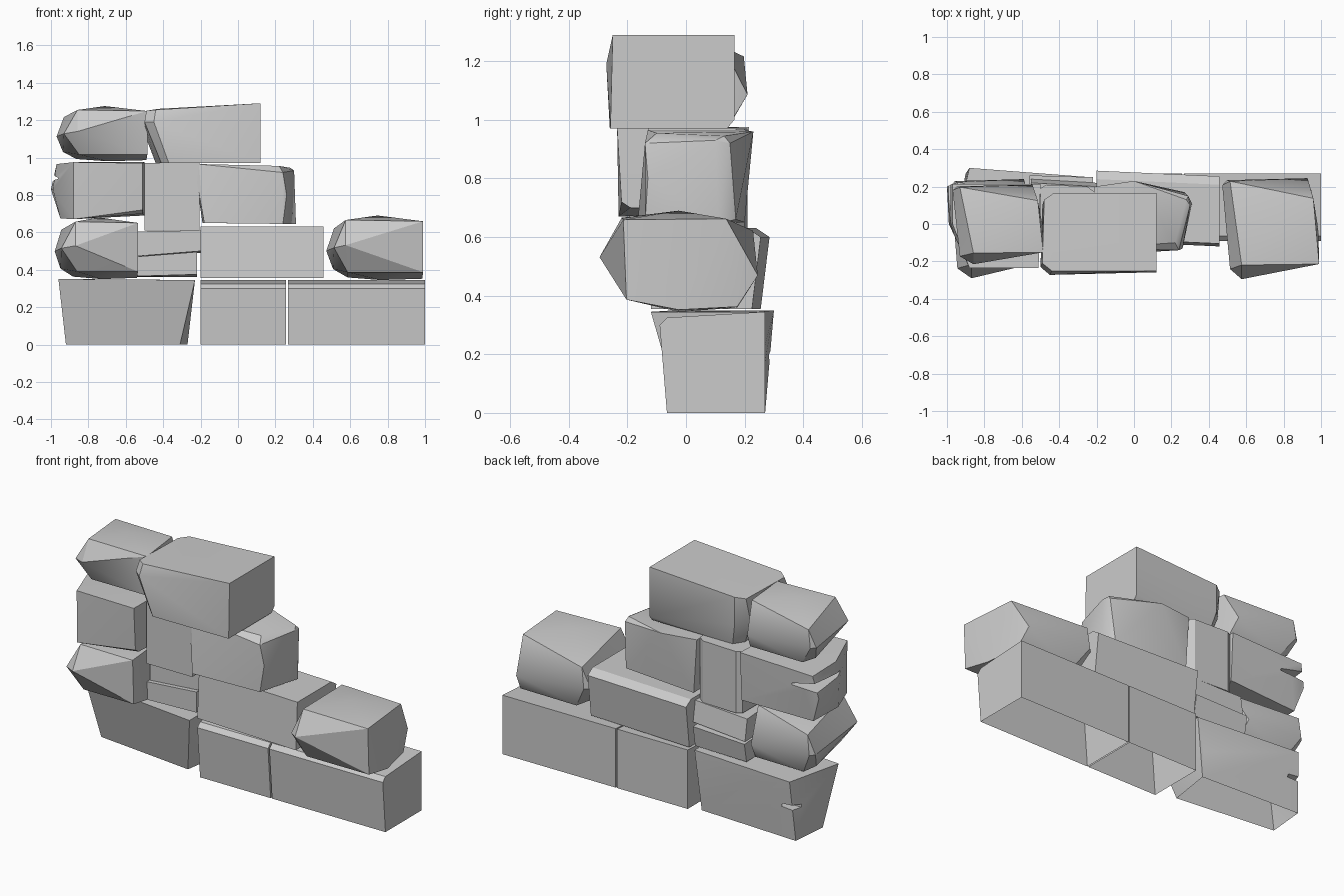
import bpy, bmesh
from math import radians

if "Cube" in bpy.data.objects:
    bpy.data.objects.remove(bpy.data.objects["Cube"])


def hull(name, pts):
    """Faceted stone: convex hull of a few corner points."""
    bm = bmesh.new()
    for p in pts:
        bm.verts.new(p)
    bmesh.ops.convex_hull(bm, input=bm.verts[:])
    loose = [v for v in bm.verts if not v.link_faces]
    bmesh.ops.delete(bm, geom=loose, context='VERTS')
    bmesh.ops.dissolve_limit(bm, angle_limit=radians(2), verts=bm.verts[:], edges=bm.edges[:])
    bmesh.ops.recalc_face_normals(bm, faces=bm.faces[:])
    me = bpy.data.meshes.new(name)
    bm.to_mesh(me)
    bm.free()
    ob = bpy.data.objects.new(name, me)
    bpy.context.collection.objects.link(ob)
    return ob


def prism(name, x0, x1, profile):
    """Block with a constant (y, z) section running along x."""
    return hull(name, [(x, y, z) for x in (x0, x1) for y, z in profile])


def crack(stone, pts):
    """Wedge-shaped crack cut into a stone corner."""
    cutter = hull(stone.name + "_crack_cutter", pts)
    mod = stone.modifiers.new("crack", 'BOOLEAN')
    mod.operation = 'DIFFERENCE'
    mod.solver = 'EXACT'
    mod.object = cutter
    dg = bpy.context.evaluated_depsgraph_get()
    me = bpy.data.meshes.new_from_object(stone.evaluated_get(dg))
    stone.modifiers.clear()
    stone.data = me
    bpy.data.objects.remove(cutter)


def open_bottom(stone):
    """Ground stones are hollow underneath."""
    bm = bmesh.new()
    bm.from_mesh(stone.data)
    low = [f for f in bm.faces if all(v.co.z < .001 for v in f.verts)]
    bmesh.ops.delete(bm, geom=low, context='FACES')
    bm.to_mesh(stone.data)
    bm.free()


# boulder in unit coordinates, reused for three stones
BOULDER = [(.20, 0, .54), (0, .93, .45), (.08, .1, .5), (.07, .83, .17), (.22, .17, .12),
           (.22, .87, .04), (.56, .5, 0), (.99, .5, .02), (1, .17, .12), (.92, .87, .05),
           (.88, 1, .36), (.05, .98, .45), (.20, .14, .93), (1, .15, .91), (.94, .80, .92),
           (.08, .97, .80), (.53, .5, 1)]


def boulder(name, lo, hi, tip=0):
    """Scale the boulder into a box; tip slides its front corner sideways."""
    pts = [(x + (tip if .15 < x < .25 and y < .2 else 0), y, z) for x, y, z in BOULDER]
    return hull(name, [tuple(a + (b - a) * t for a, b, t in zip(lo, hi, p)) for p in pts])


boulder("right_boulder", (.472, -.295, .345), (.99, .245, .69))
boulder("left_boulder", (-.98, -.29, .35), (-.535, .24, .68), .05)
boulder("top_boulder", (-.97, -.215, .98), (-.485, .21, 1.275), .03)

# bottom course
base = hull("base_left_stone", [
    (-.96, -.04, .35), (-.23, -.12, .345), (-.88, .30, .35), (-.23, .25, .345),
    (-.92, .05, 0), (-.31, -.02, 0), (-.27, .24, 0), (-.90, .27, 0), (-.27, .25, .15), (-.89, .285, .2)])
crack(base, [(-.72, .25, .19), (-.93, .32, .18), (-.93, .32, .22), (-.93, .22, .18), (-.93, .22, .20)])
BASE = [(-.065, 0), (.27, 0), (.27, .345), (-.065, .325), (-.09, .30)]
for stone in (base, prism("base_middle_stone", -.20, .257, BASE),
              prism("base_right_stone", .266, 1.0, BASE)):
    open_bottom(stone)

# second course
hull("second_course_block", [
    (x, y + b, z) for x, b in ((-.20, 0), (.458, -.03))
    for y, z in ((-.09, .355), (.255, .355), (.285, .60), (.24, .63), (-.075, .63))])
hull("lower_slab", [(-.56, -.07, .365), (-.56, .24, .36), (-.22, -.07, .375), (-.22, .23, .36),
                    (-.54, -.07, .47), (-.56, .26, .47), (-.22, -.07, .495), (-.22, .25, .48)])
hull("upper_slab", [(-.535, -.05, .473), (-.55, .24, .475), (-.20, -.05, .50), (-.20, .22, .49),
                    (-.535, -.05, .605), (-.55, .22, .60), (-.20, -.05, .61), (-.20, .20, .61)])

# third course
cracked = hull("third_course_left_stone", [
    (-.97, .0, .965), (-.88, -.235, .975), (-.51, -.235, .97), (-.50, .215, .975), (-.97, .215, .96),
    (-.88, -.23, .67), (-.51, -.19, .70), (-.50, .20, .69), (-.95, .18, .68), (-.95, -.05, .675),
    (-1.0, .20, .83), (-.98, .21, .90), (-.99, 0, .83), (-.51, -.22, .72)])
crack(cracked, [(-.80, .20, .875), (-1.02, .26, .86), (-1.02, .26, .93),
                (-1.02, -.10, .885), (-1.02, -.10, .90), (-.91, .0, .885)])
hull("third_course_middle_stone", [
    (x, y, z) for z, f in ((.61, -.13), (.97, -.13))
    for x, y in ((-.50, f), (-.205, f), (-.21, .17), (-.25, .20), (-.47, .21), (-.50, .19))])
hull("third_course_right_stone", [
    (-.21, -.13, .965), (.22, -.10, .955), (.28, .13, .945), (0.0, .23, .96), (-.21, .20, .965),
    (-.23, -.12, .925), (.24, -.14, .92), (.26, -.13, .80), (-.18, -.165, .65), (.24, -.14, .645),
    (.29, .15, .92), (.31, .11, .645), (.30, .10, .93), (.27, .17, .66), (-.19, .20, .65)])

# top course
hull("top_block", [
    (.12, -.25, 1.29), (.12, .165, 1.29), (.12, -.258, .97), (.12, .14, .97), (.12, .165, 1.0),
    (-.44, -.25, 1.255), (-.49, -.21, 1.25), (-.50, -.23, 1.19), (-.45, -.272, 1.19),
    (-.37, -.26, .97), (-.41, -.22, .97), (-.48, .13, 1.25), (-.43, .165, 1.26),
    (-.49, .10, 1.1), (-.43, .165, 1.1), (-.40, .14, .97), (-.44, .08, .97)])

# soft shading across shallow facets, hard edges elsewhere
for ob in bpy.context.collection.objects:
    for f in ob.data.polygons:
        f.use_smooth = True
    ob.data.set_sharp_from_angle(angle=radians(30))
